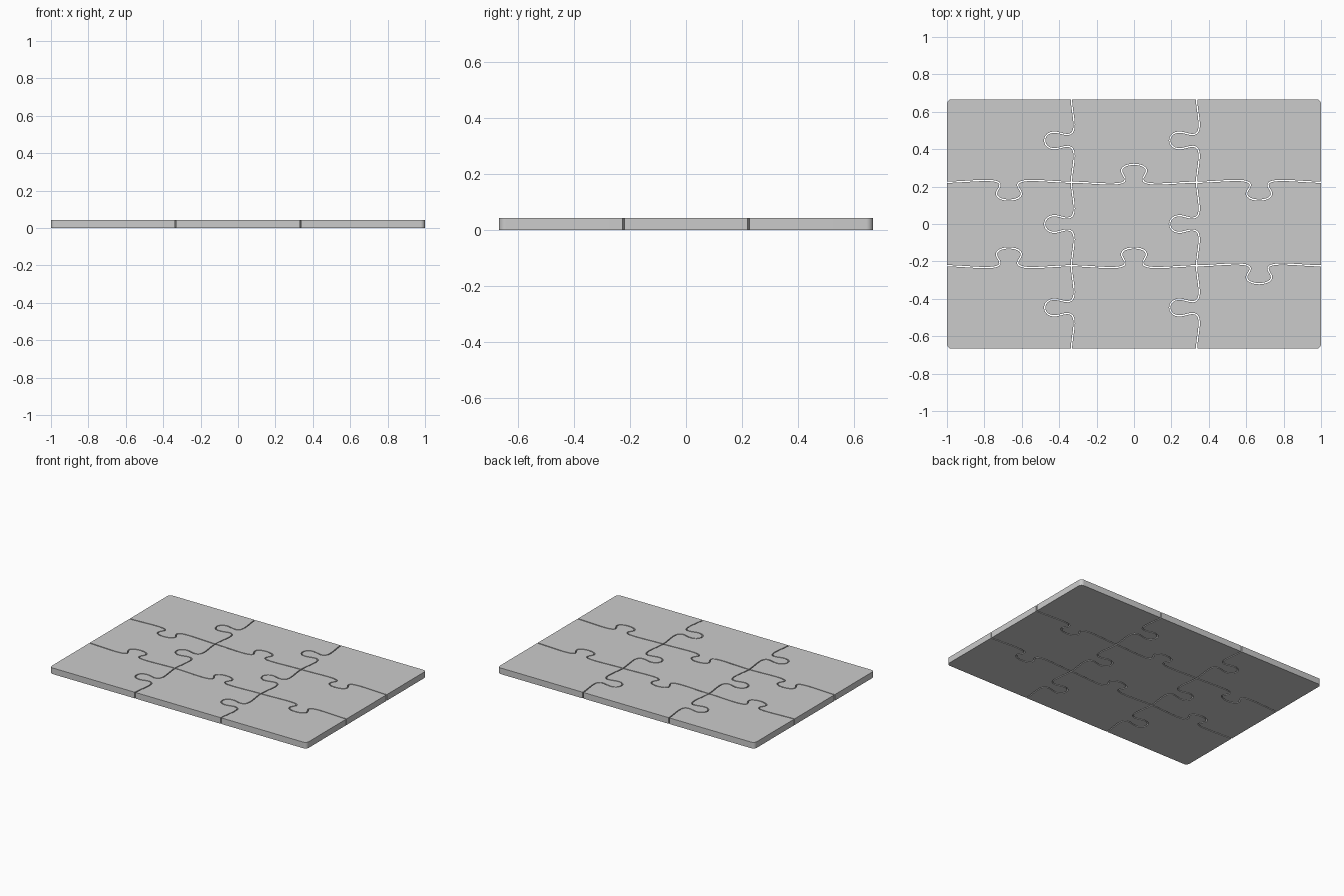
import bpy, bmesh, math
from mathutils import Vector

if "Cube" in bpy.data.objects:
    bpy.data.objects.remove(bpy.data.objects["Cube"])

COLS, ROWS = 3, 3
THICK, GAP, RADIUS, T = 0.043, 0.007, 0.025, 0.0855
W, H = 2 + GAP, 4 / 3 + GAP            # sheet before the gap inset
CW, CH = W / COLS, H / ROWS
# tab direction: seams between rows (up = +1), seams between columns (left = -1)
ROW_TABS = {1: (1, 1, -1), 2: (-1, 1, -1)}
COL_TABS = {1: (-1, -1, -1), 2: (-1, -1, -1)}


def tab_profile(n=14):
    """Unit seam: three cubic curves giving (along, across)."""
    t = T
    p = [(0, 0), (.2, 0), (.5, -t), (.5 - t, t), (.5 - 2 * t, 3 * t), (.5 + 2 * t, 3 * t),
         (.5 + t, t), (.5, -t), (.8, 0), (1, 0)]
    p = [Vector(q) for q in p]
    pts = []
    for k in (0, 3, 6):
        a, b, c, d = p[k:k + 4]
        for i in range(n):
            s = i / n
            u = 1 - s
            pts.append(a * u**3 + b * 3 * u * u * s + c * 3 * u * s * s + d * s**3)
    return pts + [p[9]]


PROFILE = tab_profile()


def row_edge(c, r):
    x, y = -W / 2 + c * CW, -H / 2 + r * CH
    if r in (0, ROWS):
        return [Vector((x, y)), Vector((x + CW, y))]
    return [Vector((x + p.x * CW, y + p.y * CH * ROW_TABS[r][c])) for p in PROFILE]


def col_edge(c, r):
    x, y = -W / 2 + c * CW, -H / 2 + r * CH
    if c in (0, COLS):
        return [Vector((x, y)), Vector((x, y + CH))]
    return [Vector((x + p.y * CW * COL_TABS[c][r], y + p.x * CH)) for p in PROFILE]


def outline(c, r):
    """Counter-clockwise piece outline, sheet corners rounded."""
    edges = [row_edge(c, r), col_edge(c + 1, r), row_edge(c, r + 1)[::-1], col_edge(c, r)[::-1]]
    pts = []
    for k, e in enumerate(edges):
        q = e[0]
        if abs(q.x) > W / 2 - 1e-4 and abs(q.y) > H / 2 - 1e-4:
            rad = RADIUS + GAP / 2
            centre = Vector((q.x - math.copysign(rad, q.x), q.y - math.copysign(rad, q.y)))
            for i in range(9):
                a = math.pi + k * math.pi / 2 + i * math.pi / 16
                pts.append(centre + rad * Vector((math.cos(a), math.sin(a))))
        else:
            pts.append(q)
        pts += e[1:-1]
    return pts


def inset(pts, d):
    out = []
    for i, p in enumerate(pts):
        a = (p - pts[i - 1]).normalized()
        b = (pts[(i + 1) % len(pts)] - p).normalized()
        na, nb = Vector((-a.y, a.x)), Vector((-b.y, b.x))
        out.append(p + (na + nb) * d / (1 + na.dot(nb)))
    return out


# puzzle pieces
for r in range(ROWS):
    for c in range(COLS):
        bm = bmesh.new()
        face = bm.faces.new([bm.verts.new((p.x, p.y, 0)) for p in inset(outline(c, r), GAP / 2)])
        ext = bmesh.ops.extrude_face_region(bm, geom=[face], use_keep_orig=True)
        top = [v for v in ext["geom"] if isinstance(v, bmesh.types.BMVert)]
        bmesh.ops.translate(bm, verts=top, vec=(0, 0, THICK))
        bmesh.ops.recalc_face_normals(bm, faces=bm.faces)
        name = f"puzzle_piece_row{r + 1}_column{c + 1}"
        mesh = bpy.data.meshes.new(name)
        bm.to_mesh(mesh)
        bm.free()
        obj = bpy.data.objects.new(name, mesh)
        bpy.context.collection.objects.link(obj)
        bpy.ops.object.select_all(action='DESELECT')
        obj.select_set(True)
        bpy.context.view_layer.objects.active = obj
        bpy.ops.object.shade_smooth_by_angle(angle=math.radians(35))
